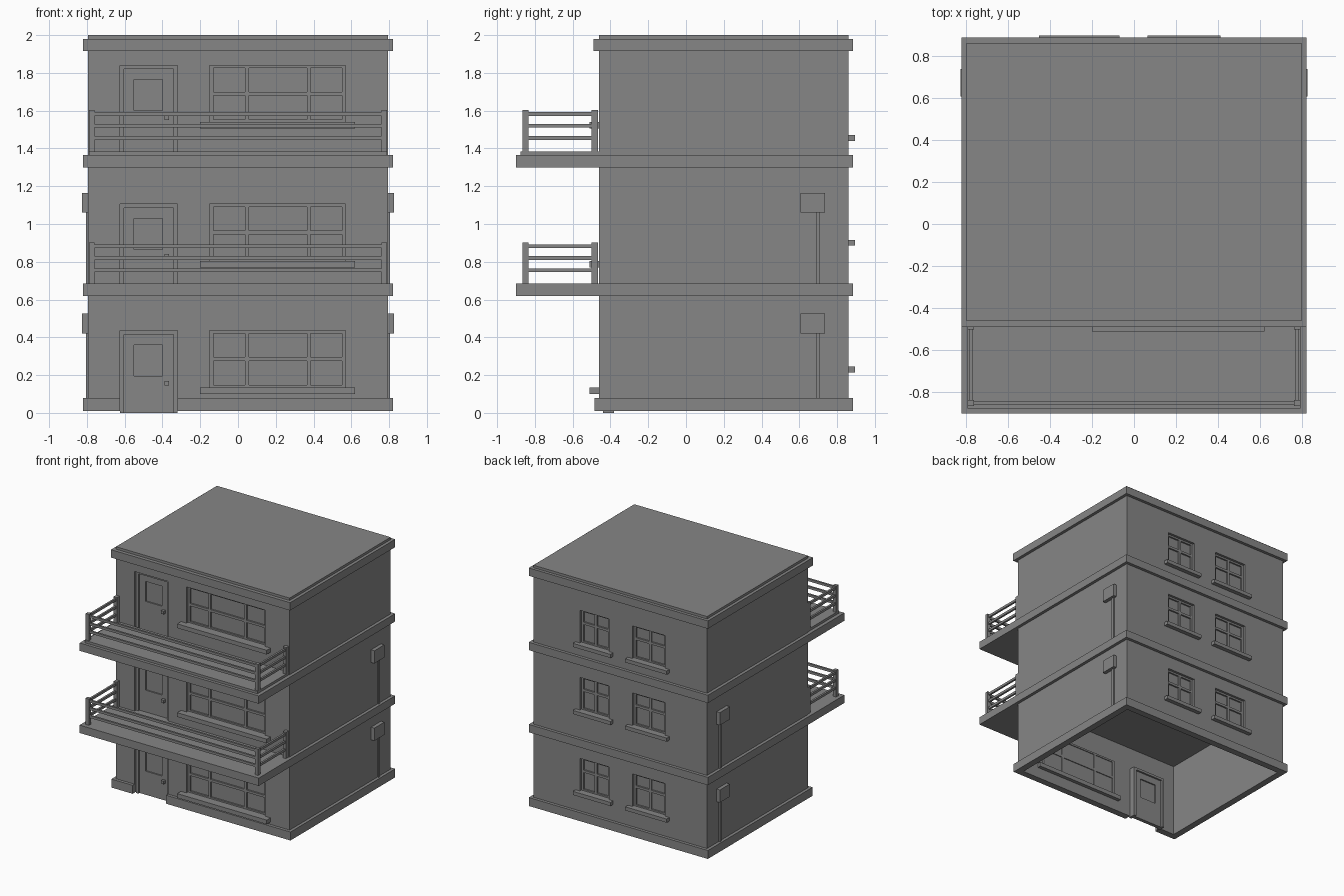
import bpy
import bmesh

if "Cube" in bpy.data.objects:
    bpy.data.objects.remove(bpy.data.objects["Cube"], do_unlink=True)

GREY = (0.24, 0.24, 0.24, 1)
mat = bpy.data.materials.new("plain_grey")
mat.use_nodes = True
mat.diffuse_color = GREY
mat.node_tree.nodes["Principled BSDF"].inputs["Base Color"].default_value = GREY


def finish(name, bm):
    mesh = bpy.data.meshes.new(name)
    bm.to_mesh(mesh)
    bm.free()
    mesh.materials.append(mat)
    obj = bpy.data.objects.new(name, mesh)
    bpy.context.scene.collection.objects.link(obj)
    return obj


def boxes(name, *spans):
    """One object made of boxes, each given as (x range, y range, z range)."""
    bm = bmesh.new()
    for span in spans:
        cube = bmesh.ops.create_cube(bm, size=1)
        for v in cube["verts"]:
            for i, (a, b) in enumerate(span):
                v.co[i] = (a + b) / 2 + v.co[i] * (b - a)
    return finish(name, bm)


def wall(name, y, facing, openings):
    """Sheet wall with rectangular openings, thickened inwards."""
    xs = sorted({-HALF, HALF, *(x for o in openings for x in o[:2])})
    zs = sorted({BOTTOM, EAVES, *(z for o in openings for z in o[2:])})
    bm = bmesh.new()
    for x0, x1 in zip(xs, xs[1:]):
        for z0, z1 in zip(zs, zs[1:]):
            cx, cz = (x0 + x1) / 2, (z0 + z1) / 2
            if any(a < cx < b and c < cz < d for a, b, c, d in openings):
                continue
            corners = [(x0, z0), (x1, z0), (x1, z1), (x0, z1)][::facing]
            bm.faces.new([bm.verts.new((x, y, z)) for x, z in corners])
    bmesh.ops.remove_doubles(bm, verts=bm.verts[:], dist=0.0001)
    obj = finish(name, bm)
    mod = obj.modifiers.new("thickness", "SOLIDIFY")
    mod.thickness = THICK
    mod.offset = -1


def window(name, opening, y, inward, bars, rail):
    """Frame with vertical bars, one cross rail and a glass plate."""
    x0, x1, z0, z1 = opening
    depth = sorted((y + inward * 0.02, y + inward * 0.045))
    w = 0.02
    parts = [((x, x + w), depth, (z0, z1)) for x in (x0, x1 - w)]
    parts += [((b - w / 2, b + w / 2), depth, (z0, z1)) for b in bars]
    parts += [((x0, x1), depth, (z, z + h))
              for z, h in ((z0, 0.012), (rail, w), (z1 - 0.015, 0.015))]
    boxes(name + "_frame", *parts)
    glass = sorted((y + inward * 0.033, y + inward * 0.038))
    boxes(name + "_glass", ((x0, x1), glass, (z0, z1)))


HALF, FRONT, BACK = 0.795, -0.46, 0.86
BOTTOM, EAVES, THICK = 0.01, 1.98, 0.03
EDGE, BAND_BACK = 0.82, 0.885
DOOR_X = (-0.625, -0.32)
floors = ("ground", "middle", "upper")
lifts = (0, 0.67, 1.405)
door_feet = (0, 0.685, 1.365)
back_sills = (0.215, 0.885, 1.44)

# Front doors and wide windows
front_openings, back_openings = [], []
for floor, lift, foot in zip(floors, lifts, door_feet):
    top = 0.435 + lift
    front_openings.append((*DOOR_X, max(foot, BOTTOM), top))
    opening = (-0.15, 0.57, 0.135 + lift, top)
    front_openings.append(opening)
    window(floor + "_front_window", opening, FRONT, 1,
           (0.048, 0.375), 0.275 + lift)
    boxes(floor + "_front_sill",
          ((-0.2, 0.62), (-0.51, -0.40), (0.1 + lift, 0.135 + lift)))

    l, r = DOOR_X
    jamb = (-0.44, -0.38)
    boxes(floor + "_door_frame",
          ((l, l + 0.022), jamb, (foot, top)),
          ((r - 0.022, r), jamb, (foot, top)),
          ((l, r), jamb, (top - 0.02, top)))
    boxes(floor + "_door",
          ((-0.603, -0.55), (-0.425, -0.395), (foot, top - 0.02)),
          ((-0.40, -0.342), (-0.425, -0.395), (foot, top - 0.02)),
          ((-0.55, -0.40), (-0.425, -0.395), (foot, 0.195 + lift)),
          ((-0.55, -0.40), (-0.425, -0.395), (0.36 + lift, top - 0.02)))
    boxes(floor + "_door_glass",
          ((-0.55, -0.40), (-0.414, -0.406), (0.195 + lift, 0.36 + lift)))
    boxes(floor + "_door_handle",
          ((-0.39, -0.365), (-0.45, -0.425), (0.145 + lift, 0.17 + lift)))

# Back windows
for floor, sill in zip(floors, back_sills):
    z0 = sill + 0.03
    for side, x0, x1 in (("right", -0.41, -0.11), ("left", 0.105, 0.37)):
        opening = (x0, x1, z0, z0 + 0.27)
        back_openings.append(opening)
        name = floor + "_back_" + side
        window(name + "_window", opening, BACK, -1,
               ((x0 + x1) / 2,), z0 + 0.15)
        boxes(name + "_sill",
              ((x0 - 0.04, x1 + 0.04), (0.82, 0.895), (sill, z0)))

# Walls
wall("front_wall", FRONT, 1, front_openings)
wall("back_wall", BACK, -1, back_openings)
for side, s in (("left", 1), ("right", -1)):
    boxes(side + "_wall", (sorted((s * HALF, s * (HALF - THICK))),
                           (FRONT, BACK), (BOTTOM, EAVES)))

# Roof edge, roof cap and plinth with a gap at the door
boxes("roof_edge", ((-EDGE, EDGE), (-0.49, BAND_BACK), (1.915, 1.98)))
boxes("roof_cap", ((-HALF, HALF), (FRONT, BACK), (1.98, 2.0)))
plinth = (BOTTOM, 0.08)
boxes("plinth",
      ((-EDGE, DOOR_X[0]), (-0.485, FRONT), plinth),
      ((DOOR_X[1], EDGE), (-0.485, FRONT), plinth),
      ((-EDGE, EDGE), (BACK, BAND_BACK), plinth),
      ((-EDGE, -HALF), (FRONT, BACK), plinth),
      ((HALF, EDGE), (FRONT, BACK), plinth))

# Floor slabs, balconies and railings
for floor, z0, deck in (("middle", 0.62, 0.685), ("upper", 1.30, 1.385)):
    boxes(floor + "_slab",
          ((-EDGE, EDGE), (-0.9, BAND_BACK), (z0, z0 + 0.065)))
    if deck > z0 + 0.065:
        boxes(floor + "_balcony_deck",
              ((-0.79, 0.79), (-0.875, FRONT), (z0 + 0.065, deck)))
    posts, rails = [], []
    levels = [(deck + h, deck + h + 0.02) for h in (0.06, 0.125, 0.187)]
    for s in (1, -1):
        post_x = sorted((s * 0.79, s * 0.76))
        rail_x = sorted((s * 0.783, s * 0.767))
        for y in ((-0.865, -0.835), (-0.50, -0.465)):
            posts.append((post_x, y, (deck, deck + 0.218)))
        rails += [(rail_x, (-0.84, -0.49), z) for z in levels]
    rails += [((-0.77, 0.77), (-0.858, -0.842), z) for z in levels]
    boxes(floor + "_railing_posts", *posts)
    boxes(floor + "_railing_bars", *rails)

# Meter boxes and their conduits on both side walls
for floor, foot, z0 in (("ground", 0.08, 0.42), ("middle", 0.685, 1.06)):
    for side, s in (("left", 1), ("right", -1)):
        boxes(f"{floor}_{side}_meter_box",
              (sorted((s * HALF, s * 0.825)), (0.605, 0.735), (z0, z0 + 0.105)))
        boxes(f"{floor}_{side}_conduit",
              (sorted((s * HALF, s * 0.805)), (0.688, 0.708), (foot, z0)))
